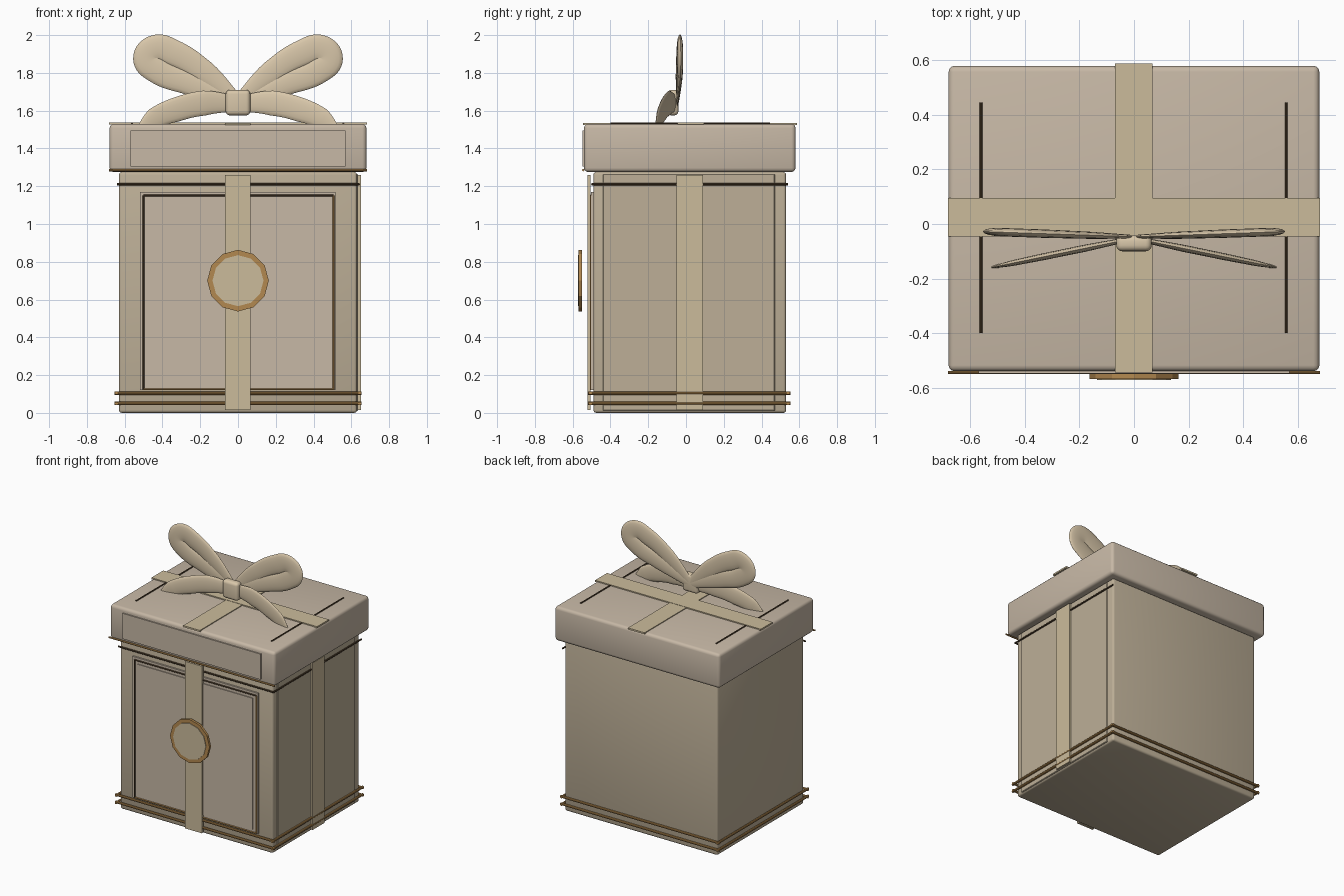
import bpy, bmesh, math
from mathutils import Vector

if "Cube" in bpy.data.objects:
    bpy.data.objects.remove(bpy.data.objects["Cube"])


def mat(name, r, g, b):
    m = bpy.data.materials.new(name)
    m.diffuse_color = (r, g, b, 1)
    m.use_nodes = True
    m.node_tree.nodes["Principled BSDF"].inputs["Base Color"].default_value = m.diffuse_color
    return m


CARD = mat("card", 0.51, 0.43, 0.31)
PANEL = mat("panel", 0.57, 0.48, 0.38)
RIBBON = mat("ribbon", 0.60, 0.50, 0.33)
SATIN = mat("satin", 0.69, 0.57, 0.40)
GOLD = mat("gold", 0.45, 0.25, 0.08)
DARK = mat("dark_trim", 0.08, 0.05, 0.025)


def add(name, mesh, material, smooth=True):
    ob = bpy.data.objects.new(name, mesh)
    bpy.context.collection.objects.link(ob)
    mesh.materials.clear()
    mesh.materials.append(material)
    if smooth:
        bpy.ops.object.select_all(action='DESELECT')
        ob.select_set(True)
        bpy.context.view_layer.objects.active = ob
        bpy.ops.object.shade_smooth_by_angle(angle=math.radians(35))
    return ob


def box(name, x, y, z, material, bevel=0.0, segments=3):
    bm = bmesh.new()
    bmesh.ops.create_cube(bm, size=1)
    for v in bm.verts:
        for i, (lo, hi) in enumerate((x, y, z)):
            v.co[i] = lo if v.co[i] < 0 else hi
    if bevel:
        bmesh.ops.bevel(bm, geom=bm.edges[:], offset=bevel, segments=segments,
                        profile=0.5, affect='EDGES')
    me = bpy.data.meshes.new(name)
    bm.to_mesh(me)
    bm.free()
    return add(name, me, material, bevel > 0)


def rod(name, a, b, r, material):
    a, b = Vector(a), Vector(b)
    bm = bmesh.new()
    bmesh.ops.create_cone(bm, cap_ends=True, segments=10, radius1=r, radius2=r,
                          depth=(b - a).length)
    bm.transform((b - a).to_track_quat('Z', 'Y').to_matrix().to_4x4())
    bmesh.ops.translate(bm, verts=bm.verts, vec=(a + b) / 2)
    me = bpy.data.meshes.new(name)
    bm.to_mesh(me)
    bm.free()
    return add(name, me, material)


def flat_tube(name, pts, y0, slope, flat, material):
    """Tapered tube through (x, z, radius), flattened in y and mirrored in x."""
    cu = bpy.data.curves.new(name + "_path", 'CURVE')
    cu.dimensions = '3D'
    cu.bevel_depth = 1.0
    cu.bevel_resolution = 6
    cu.use_fill_caps = True
    cu.resolution_u = 10
    sp = cu.splines.new('BEZIER')
    sp.bezier_points.add(len(pts) - 1)
    for p, (x, z, r) in zip(sp.bezier_points, pts):
        p.co = (x, 0, z)
        p.radius = r
        p.handle_left_type = p.handle_right_type = 'AUTO'
    tmp = bpy.data.objects.new(name + "_path", cu)
    bpy.context.collection.objects.link(tmp)
    dg = bpy.context.evaluated_depsgraph_get()
    me = bpy.data.meshes.new_from_object(tmp.evaluated_get(dg))
    bpy.data.objects.remove(tmp)
    for v in me.vertices:
        v.co.y = v.co.y * flat + y0 + slope * v.co.x
    ob = add(name, me, material)
    mod = ob.modifiers.new("mirror", 'MIRROR')
    mod.use_mirror_merge = False
    return ob


def medallion_part(name, r, y, depth, material):
    bm = bmesh.new()
    bmesh.ops.create_cone(bm, cap_ends=True, segments=12, radius1=r, radius2=r, depth=depth)
    for v in bm.verts:
        v.co = Vector((v.co.x, y - v.co.z, v.co.y + 0.70))
    me = bpy.data.meshes.new(name)
    bm.to_mesh(me)
    bm.free()
    return add(name, me, material, False)


# Box body, side panel and lid
box("box_body", (-0.63, 0.63), (-0.49, 0.53), (0, 1.275), CARD, 0.015)
box("side_panel", (0.60, 0.636), (-0.44, 0.47), (0.01, 1.265), CARD, 0.004, 1)
box("lid", (-0.68, 0.68), (-0.54, 0.58), (1.275, 1.53), PANEL, 0.022)
box("lid_front_panel", (-0.57, 0.57), (-0.549, -0.53), (1.305, 1.495), PANEL)

# Layered front panel with thin frame rods
box("front_panel", (-0.52, 0.515), (-0.502, -0.48), (0.12, 1.17), PANEL)
box("front_panel_inset", (-0.475, 0.475), (-0.508, -0.49), (0.145, 1.125), PANEL)
for name, a, b, m in (
        ("frame_top", (-0.50, 1.15), (0.505, 1.15), DARK),
        ("frame_left", (-0.50, 0.125), (-0.50, 1.15), DARK),
        ("frame_bottom", (-0.50, 0.125), (0.505, 0.125), GOLD),
        ("frame_right", (0.505, 0.125), (0.505, 1.15), GOLD)):
    rod(name, (a[0], -0.504, a[1]), (b[0], -0.504, b[1]), 0.005, m)

# Ribbon bands
box("ribbon_front", (-0.07, 0.067), (-0.522, -0.505), (0.015, 1.26), RIBBON)
box("ribbon_side", (0.634, 0.65), (-0.05, 0.09), (0.015, 1.26), RIBBON)
box("ribbon_top_long", (-0.683, 0.683), (-0.045, 0.095), (1.526, 1.538), RIBBON)
box("ribbon_top_cross", (-0.07, 0.067), (-0.545, 0.588), (1.524, 1.536), RIBBON)

# Gold base rods around all four sides
for i, z in enumerate((0.05, 0.105)):
    for y in (-0.505, 0.54):
        rod(f"base_rod_x_{i}", (-0.655, y, z), (0.655, y, z), 0.009, GOLD)
    for x in (-0.643, 0.643):
        rod(f"base_rod_y_{i}", (x, -0.52, z), (x, 0.552, z), 0.009, GOLD)

# Thin trim on the upper body and lid
rod("upper_rod_front", (-0.64, -0.496, 1.21), (0.64, -0.496, 1.21), 0.006, DARK)
rod("upper_rod_side", (0.64, -0.50, 1.21), (0.64, 0.54, 1.21), 0.006, DARK)
rod("lid_rod_front", (-0.683, -0.544, 1.285), (0.683, -0.544, 1.285), 0.006, GOLD)
for x in (-0.561, 0.558):
    rod("lid_top_rod", (x, -0.40, 1.533), (x, 0.445, 1.533), 0.005, DARK)

# Twelve-sided medallion
medallion_part("medallion_rim", 0.163, -0.559, 0.018, GOLD)
medallion_part("medallion_face", 0.135, -0.563, 0.018, RIBBON)

# Bow
flat_tube("bow_loops", [(0.0, 1.65, 0.03), (0.17, 1.80, 0.06), (0.34, 1.905, 0.07),
                        (0.44, 1.93, 0.07), (0.485, 1.875, 0.07), (0.43, 1.815, 0.07),
                        (0.25, 1.74, 0.06), (0.0, 1.64, 0.03)], -0.047, 0.035, 0.22, SATIN)
flat_tube("bow_tails", [(0.03, 1.64, 0.045), (0.18, 1.64, 0.066), (0.33, 1.605, 0.064),
                        (0.44, 1.56, 0.055), (0.505, 1.51, 0.03)], -0.052, -0.205, 0.2, SATIN)
box("bow_knot", (-0.065, 0.065), (-0.10, -0.04), (1.575, 1.71), SATIN, 0.022, 4)
